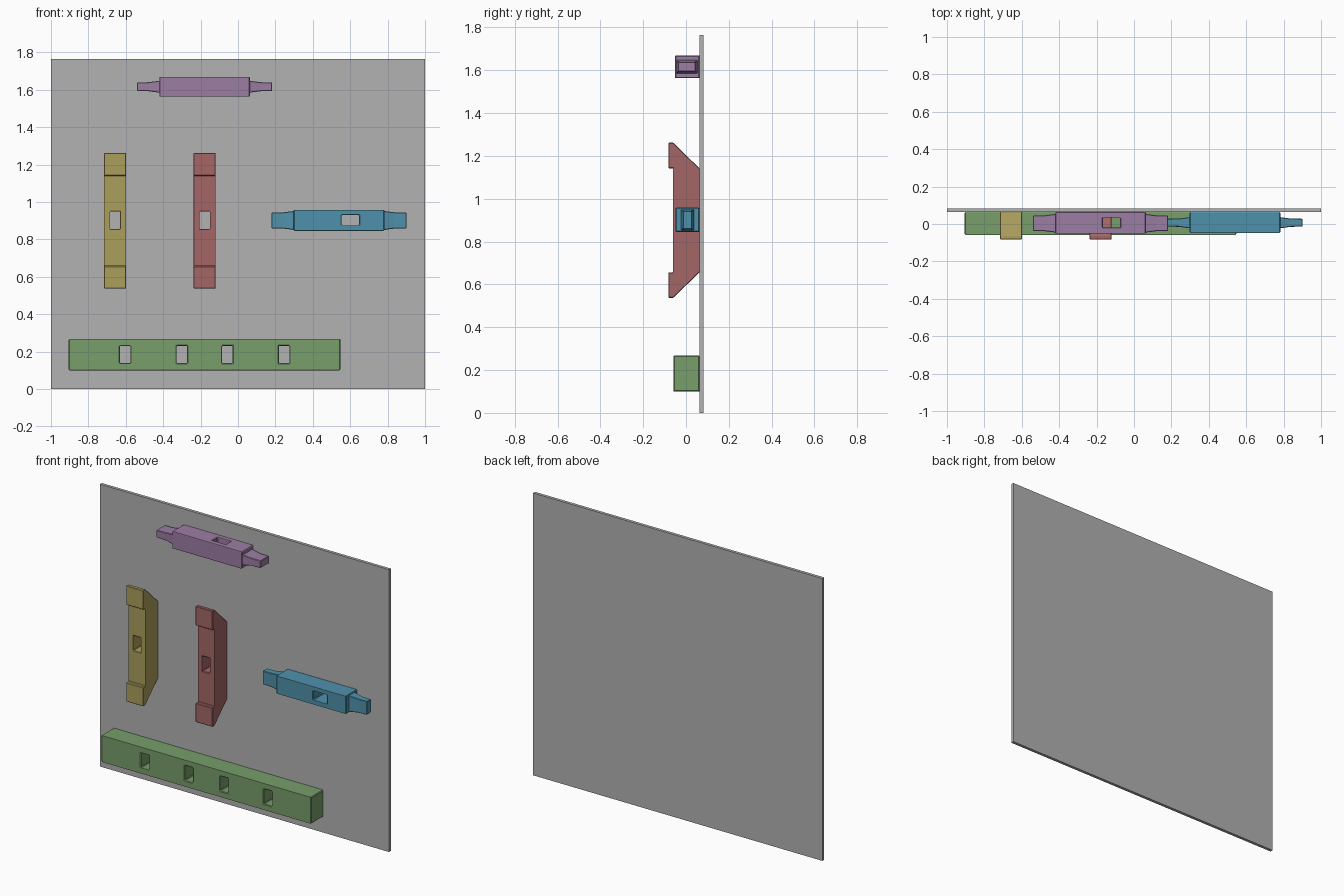
import bpy
import bmesh

if "Cube" in bpy.data.objects:
    bpy.data.objects.remove(bpy.data.objects["Cube"])


def material(name, rgb):
    """Flat colour given as sRGB, stored as linear."""
    m = bpy.data.materials.new(name)
    m.diffuse_color = [((c + 0.055) / 1.055) ** 2.4 for c in rgb] + [1]
    m.use_nodes = True
    m.node_tree.nodes["Principled BSDF"].inputs["Base Color"].default_value = m.diffuse_color
    return m


GREY = material("board grey", (0.70, 0.70, 0.70))
GREEN = material("sage green", (0.47, 0.62, 0.42))
YELLOW = material("straw yellow", (0.67, 0.62, 0.36))
RED = material("dusty red", (0.64, 0.40, 0.40))
BLUE = material("slate blue", (0.31, 0.57, 0.67))
PURPLE = material("muted purple", (0.61, 0.49, 0.64))


def loft(name, rings, mat=None):
    """Closed solid through matching rings of points."""
    bm = bmesh.new()
    loops = [[bm.verts.new(p) for p in ring] for ring in rings]
    n = len(loops[0])
    for a, b in zip(loops, loops[1:]):
        for i in range(n):
            j = (i + 1) % n
            bm.faces.new((a[i], a[j], b[j], b[i]))
    bm.faces.new(loops[0][::-1])
    bm.faces.new(loops[-1])
    bmesh.ops.recalc_face_normals(bm, faces=bm.faces)
    mesh = bpy.data.meshes.new(name)
    bm.to_mesh(mesh)
    bm.free()
    ob = bpy.data.objects.new(name, mesh)
    bpy.context.collection.objects.link(ob)
    if mat:
        mesh.materials.append(mat)
    return ob


def section(x, y0, y1, z0, z1):
    return [(x, y0, z0), (x, y1, z0), (x, y1, z1), (x, y0, z1)]


def box(name, x0, x1, y0, y1, z0, z1, mat=None):
    return loft(name, [section(x, y0, y1, z0, z1) for x in (x0, x1)], mat)


def finish(ob, holes=(), width=0.004):
    """Cut the mortise holes, then ease all sharp edges."""
    bpy.context.view_layer.objects.active = ob
    for h in holes:
        cutter = box("mortise_cutter", *h)
        mod = ob.modifiers.new("mortise", "BOOLEAN")
        mod.operation = "DIFFERENCE"
        mod.solver = "EXACT"
        mod.object = cutter
        bpy.ops.object.modifier_apply(modifier=mod.name)
        bpy.data.objects.remove(cutter)
    bev = ob.modifiers.new("eased_edges", "BEVEL")
    bev.width = width
    bev.segments = 1
    bev.limit_method = "ANGLE"


BACK = 0.063  # front face of the backing board

# Backing board
box("backing_board", -1, 1, BACK, 0.082, 0, 1.765, GREY)

# Long rail with four mortises
rail = box("long_rail", -0.905, 0.547, -0.058, BACK, 0.10, 0.267, GREEN)
finish(rail, [(x - 0.028, x + 0.028, -0.3, 0.3, 0.138, 0.231)
              for x in (-0.603, -0.30, -0.057, 0.247)])

# Upright brackets: sloped ends, raised lips front top and bottom
PROFILE = [(-0.082, 1.262), (-0.06, 1.262), (BACK, 1.142), (BACK, 0.656),
           (-0.06, 0.537), (-0.082, 0.537), (-0.082, 0.656), (-0.06, 0.656),
           (-0.06, 1.142), (-0.082, 1.142)]
for name, x, mat in (("left_bracket", -0.657, YELLOW),
                     ("right_bracket", -0.178, RED)):
    ob = loft(name, [[(x + s, y, z) for y, z in PROFILE]
                     for s in (-0.059, 0.059)], mat)
    finish(ob, [(x - 0.027, x + 0.027, -0.3, 0.3, 0.856, 0.949)], 0.003)


def tenons(name, xc, yc, zc, hy, hz, mat):
    """Mirrored pair of tenons that flare towards the body."""
    for side, s in (("left", -1), ("right", 1)):
        rings = []
        for d, grow in ((0.23, 0.010), (0.30, 0.001), (0.361, 0.0)):
            rings.append(section(xc + s * d, yc - hy - grow, yc + hy + grow,
                                 zc - hz - grow, zc + hz + grow))
        finish(loft(f"{name}_{side}_tenon", rings, mat), width=0.003)


# Middle crossbar: mortise runs front to back
bar = box("middle_crossbar", 0.298, 0.782, -0.048, BACK, 0.845, 0.958, BLUE)
finish(bar, [(0.554, 0.646, -0.3, 0.3, 0.875, 0.931)])
tenons("middle_crossbar", 0.54, 0.007, 0.901, 0.021, 0.042, BLUE)

# Upper crossbar: mortise runs top to bottom
bar = box("upper_crossbar", -0.421, 0.064, -0.051, BACK, 1.563, 1.668, PURPLE)
finish(bar, [(-0.166, -0.074, -0.019, 0.034, 1.3, 1.9)])
tenons("upper_crossbar", -0.179, 0.004, 1.616, 0.041, 0.023, PURPLE)
